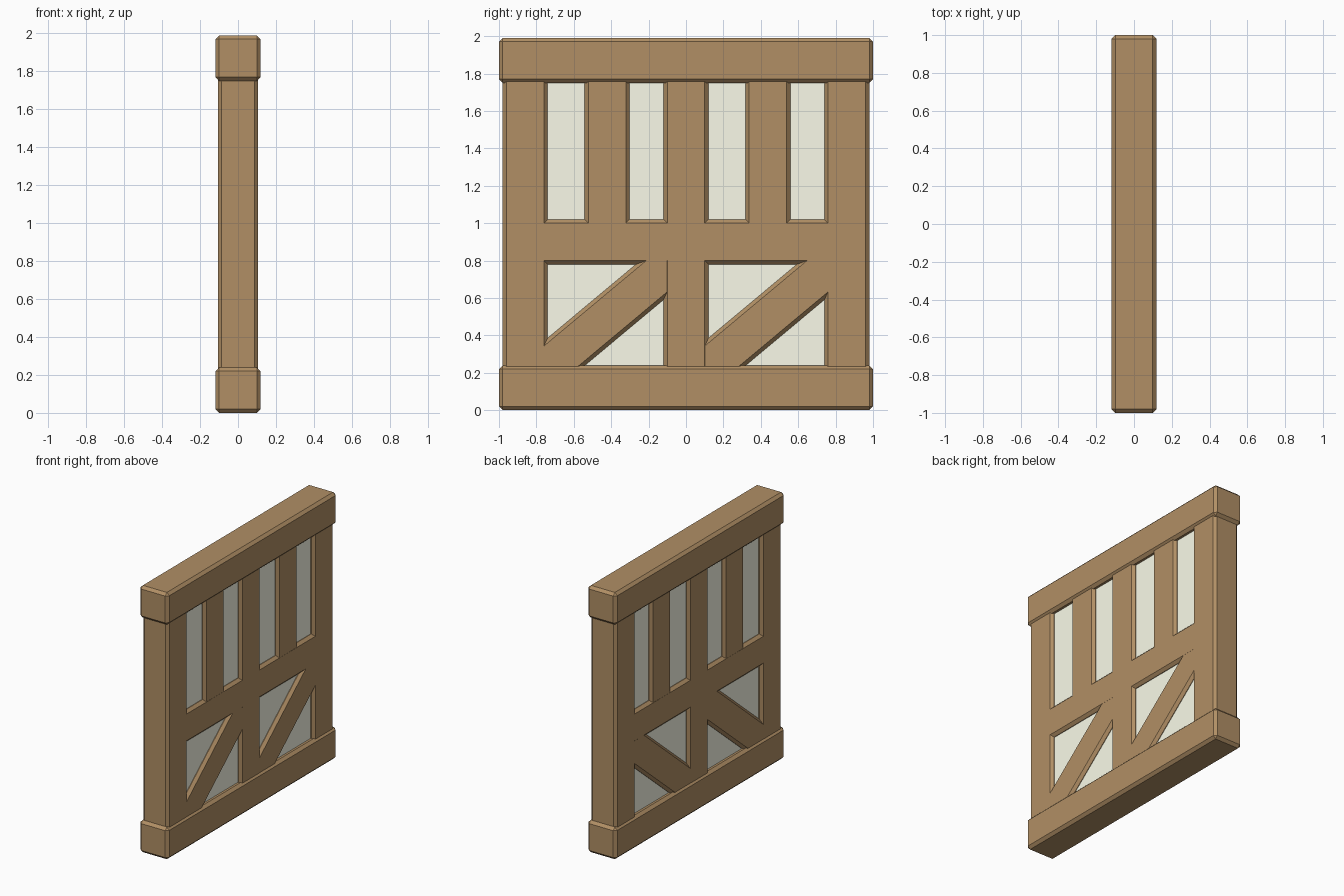
import bpy, math

if "Cube" in bpy.data.objects:
    bpy.data.objects.remove(bpy.data.objects["Cube"])


def material(name, color):
    m = bpy.data.materials.new(name)
    m.diffuse_color = (*color, 1)
    m.use_nodes = True
    m.node_tree.nodes["Principled BSDF"].inputs["Base Color"].default_value = m.diffuse_color
    return m


wood = material("wood", (0.44, 0.275, 0.13))
pane = material("pale_panel", (0.96, 0.97, 0.82))


def beam(name, center, size, tilt=0, mat=wood, chamfer=0.02):
    """Box with single-segment chamfered edges, tilted about x."""
    bpy.ops.mesh.primitive_cube_add(size=1, location=center)
    ob = bpy.context.object
    ob.name = name
    ob.scale = size
    bpy.ops.object.transform_apply(location=False, rotation=False, scale=True)
    ob.rotation_euler.x = tilt
    ob.data.materials.append(mat)
    if chamfer:
        b = ob.modifiers.new("chamfer", 'BEVEL')
        b.width = chamfer
        b.segments = 1
    return ob


# Heavy top and bottom rails
beam("bottom_rail", (0, 0, 0.12), (0.238, 2, 0.24))
beam("top_rail", (0, 0, 1.87), (0.238, 2, 0.24))

# Posts, ends buried in the rails
for name, y in (("left_post", -0.86), ("center_post", 0), ("right_post", 0.86)):
    beam(name, (0, y, 1), (0.213, 0.24, 1.72))

# Middle rail, flush with the outer posts
beam("middle_rail", (0, 0, 0.9), (0.213, 1.96, 0.24))

# Upper slats and lower diagonal braces
for side, y in (("left", -0.43), ("right", 0.43)):
    beam(side + "_slat", (0, y + 0.008, 1.38), (0.212, 0.24, 0.96))
    beam(side + "_brace", (0, y, 0.488), (0.212, 1.0, 0.24), math.atan(0.835))

# Pale infill panel, recessed just below the chamfers on both faces
beam("panel", (0, 0, 1), (0.164, 1.7, 1.7), mat=pane, chamfer=0)
